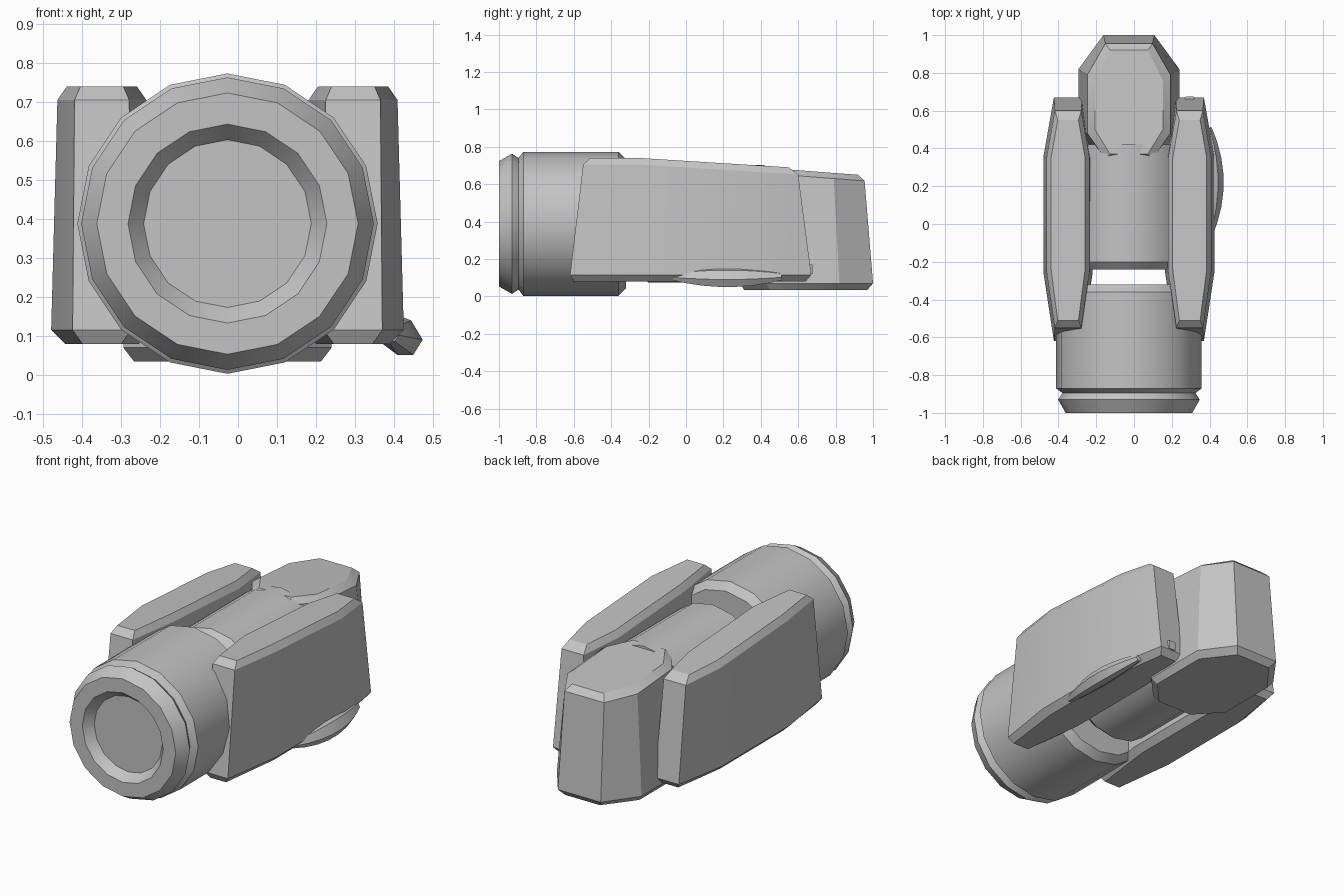
import bpy, bmesh, math

CX, CZ = -0.027, 0.388   # shared centre line

cube = bpy.data.objects.get("Cube")
if cube:
    bpy.data.objects.remove(cube, do_unlink=True)

grey = bpy.data.materials.new("plain grey")
grey.use_nodes = True
COLOUR = (0.55, 0.55, 0.55, 1)
grey.diffuse_color = COLOUR
grey.node_tree.nodes["Principled BSDF"].inputs["Base Color"].default_value = COLOUR


def loft(name, rings, angle=30):
    """Skin a row of closed rings and cap both ends."""
    bm = bmesh.new()
    rows = [[bm.verts.new(p) for p in ring] for ring in rings]
    for a, b in zip(rows, rows[1:]):
        for i in range(len(a)):
            j = (i + 1) % len(a)
            bm.faces.new((a[i], a[j], b[j], b[i]))
    bm.faces.new(rows[0])
    bm.faces.new(rows[-1])
    bmesh.ops.recalc_face_normals(bm, faces=bm.faces)
    mesh = bpy.data.meshes.new(name)
    bm.to_mesh(mesh)
    bm.free()
    mesh.materials.append(grey)
    ob = bpy.data.objects.new(name, mesh)
    bpy.context.collection.objects.link(ob)
    bpy.ops.object.select_all(action="DESELECT")
    ob.select_set(True)
    bpy.context.view_layer.objects.active = ob
    bpy.ops.object.shade_smooth_by_angle(angle=math.radians(angle))
    return ob


def lathe(name, profile, sides=16):
    """Turn (y, radius) pairs about the centre line."""
    turn = [2 * math.pi * i / sides for i in range(sides)]
    return loft(name, [[(CX + r * math.sin(t), y, CZ + r * math.cos(t)) for t in turn]
                       for y, r in profile])


def octagon(cx, half, end, front, front_mid, back_mid, back, height):
    """Long octagon in plan; height is a function of y."""
    side = [(end, front), (half, front_mid), (half, back_mid), (end, back)]
    plan = [(cx + x, y) for x, y in side] + [(cx - x, y) for x, y in reversed(side)]
    return [(x, y, height(y)) for x, y in plan]


def level(z):
    return lambda y: z


# Barrel with lip, groove and recessed front
lathe("barrel", [(-0.95, 0.215), (-1.0, 0.255), (-1.0, 0.335), (-0.93, 0.375),
                 (-0.895, 0.352), (-0.87, 0.385), (-0.36, 0.385), (-0.32, 0.345)])

# Inner cylinder behind the barrel
lathe("inner_cylinder", [(-0.24, 0.28), (-0.2, 0.315), (0.42, 0.315)])


# Side panels, mirrored about the centre line
def panel_top(drop):
    return lambda y: 0.74 - drop - 0.0625 * max(0, y + 0.25)


for name, side in (("left_panel", 1), ("right_panel", -1)):
    px = CX + side * 0.322
    loft(name, [
        octagon(px, 0.095, 0.05, -0.6, -0.24, 0.33, 0.64, level(0.08)),
        octagon(px, 0.13, 0.075, -0.62, -0.26, 0.36, 0.67, level(0.115)),
        octagon(px, 0.114, 0.07, -0.55, -0.25, 0.35, 0.6, panel_top(0.035)),
        octagon(px, 0.09, 0.055, -0.51, -0.24, 0.35, 0.55, panel_top(0))])


# Rear block
def block_top(drop):
    return lambda y: 0.72 - drop - 0.076 * y


loft("rear_block", [
    octagon(CX, 0.24, 0.11, 0.31, 0.45, 0.8, 0.97, level(0.035)),
    octagon(CX, 0.267, 0.135, 0.29, 0.43, 0.82, 1.0, level(0.07)),
    octagon(CX, 0.22, 0.125, 0.345, 0.48, 0.79, 0.955, block_top(0.03)),
    octagon(CX, 0.18, 0.1, 0.37, 0.5, 0.76, 0.92, block_top(0))])

# Curved fin under the left panel
section = [(0, -0.03), (0.04, -0.06), (0.08, -0.06), (0.105, -0.02), (0.075, 0.03), (0.05, 0.04)]
stations = [-1, -0.75, -0.45, -0.15, 0.15, 0.45, 0.75, 1]
loft("curved_fin", [[(0.37 + x * (1 - 0.6 * t * t), 0.22 + 0.29 * t, 0.11 + z * (1 - 0.6 * t * t))
                     for x, z in section] for t in stations])

# Small nub at the back of the left panel
loft("rear_nub", [octagon(0.295, 0.03, 0.02, 0.6, 0.63, 0.65, 0.675, level(z))
                  for z in (0.12, 0.17)])
